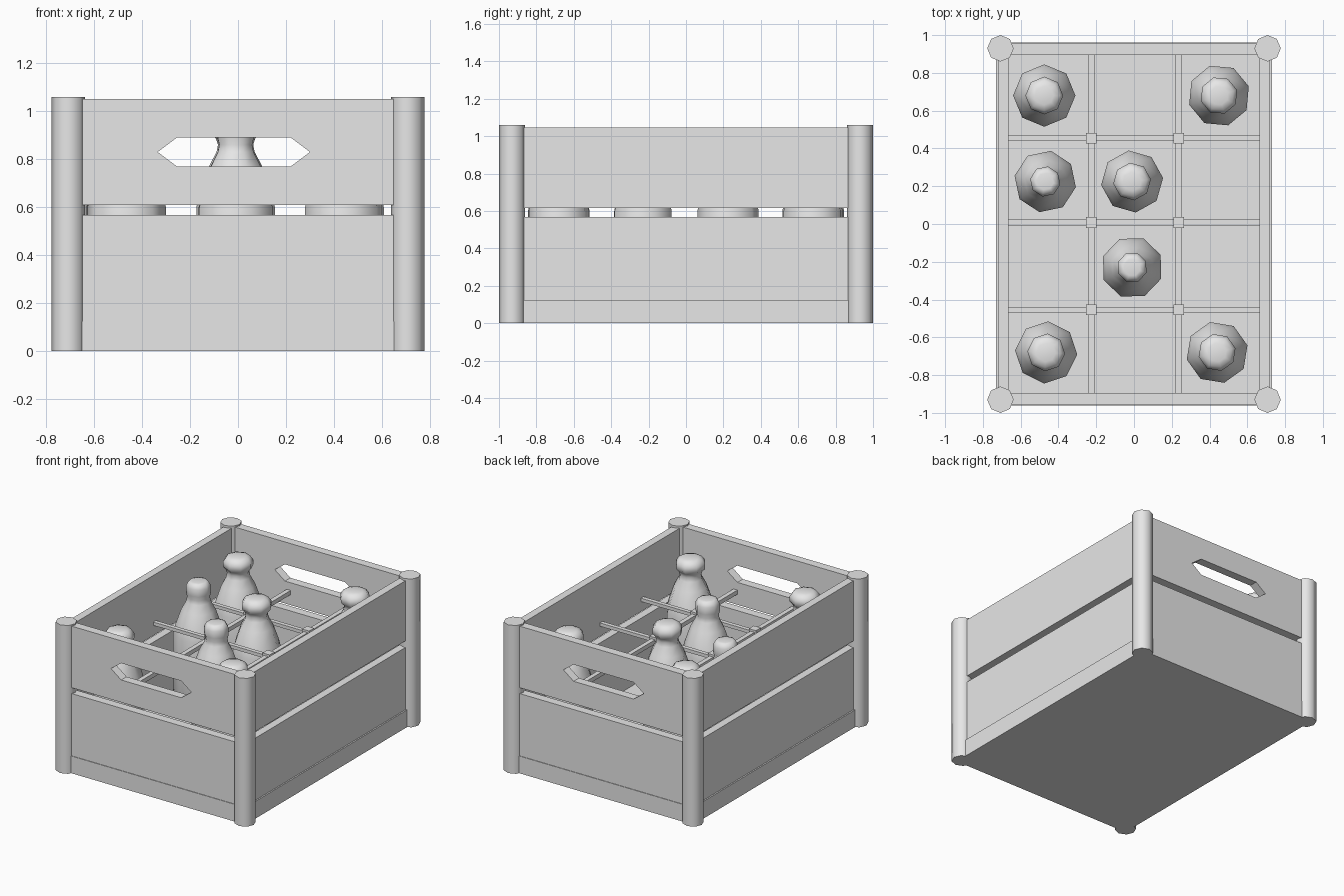
import bpy, bmesh, math
from mathutils import Matrix

cube = bpy.data.objects.get("Cube")
if cube:
    bpy.data.objects.remove(cube)

grey = bpy.data.materials.new("light_grey")
grey.use_nodes = True
grey.diffuse_color = (0.8, 0.8, 0.8, 1)
grey.node_tree.nodes["Principled BSDF"].inputs["Base Color"].default_value = (0.8, 0.8, 0.8, 1)


def finish(name, bm, smooth=False):
    bmesh.ops.recalc_face_normals(bm, faces=bm.faces)
    mesh = bpy.data.meshes.new(name)
    bm.to_mesh(mesh)
    bm.free()
    mesh.materials.append(grey)
    obj = bpy.data.objects.new(name, mesh)
    bpy.context.collection.objects.link(obj)
    if smooth:
        bpy.ops.object.select_all(action="DESELECT")
        obj.select_set(True)
        bpy.context.view_layer.objects.active = obj
        bpy.ops.object.shade_smooth_by_angle(angle=math.radians(60))
    return obj


def box(name, x, y, z):
    """Box from (low, high) ranges on each axis."""
    bm = bmesh.new()
    centre = [sum(r) / 2 for r in (x, y, z)]
    size = [r[1] - r[0] for r in (x, y, z)]
    bmesh.ops.create_cube(bm, size=1, matrix=Matrix.Translation(centre) @ Matrix.Diagonal((*size, 1)))
    return finish(name, bm)


def lathe(name, profile, x, y, turn=0.0, sides=8):
    """Closed turned shape from (radius, height) points."""
    bm = bmesh.new()
    rings = []
    for r, z in profile:
        angles = [turn + math.tau * i / sides for i in range(sides)]
        rings.append([bm.verts.new((x + r * math.cos(a), y + r * math.sin(a), z)) for a in angles])
    for low, high in zip(rings, rings[1:]):
        for i in range(sides):
            j = (i + 1) % sides
            bm.faces.new((low[i], low[j], high[j], high[i]))
    bm.faces.new(rings[0])
    bm.faces.new(rings[-1])
    return finish(name, bm, smooth=True)


def cut_handle(panel, y):
    """Cut the pointed grip hole through an end panel."""
    outline = [(-0.335, 0.83), (-0.255, 0.77), (0.22, 0.77), (0.3, 0.83), (0.22, 0.89), (-0.255, 0.89)]
    bm = bmesh.new()
    face = bm.faces.new([bm.verts.new((x, y - 0.2, z)) for x, z in outline])
    grown = bmesh.ops.extrude_face_region(bm, geom=[face])["geom"]
    bmesh.ops.translate(bm, vec=(0, 0.4, 0), verts=[v for v in grown if isinstance(v, bmesh.types.BMVert)])
    cutter = finish("handle_cutter", bm)
    cutter.hide_render = True
    cutter.hide_set(True)
    mod = panel.modifiers.new("handle_hole", "BOOLEAN")
    mod.object = cutter
    mod.solver = "EXACT"
    bpy.ops.object.select_all(action="DESELECT")
    panel.select_set(True)
    bpy.context.view_layer.objects.active = panel
    bpy.ops.object.modifier_apply(modifier=mod.name)
    bpy.data.objects.remove(cutter)


# Base and corner posts
box("base", (-0.73, 0.73), (-0.96, 0.96), (0, 0.123))
for xs, side in ((-1, "right"), (1, "left")):
    for ys, end in ((-1, "front"), (1, "back")):
        lathe(f"{end}_{side}_post", [(0.07, 0), (0.07, 1.06)], xs * 0.707, ys * 0.93)

# Wall panels, with a gap between lower and upper
for s, end, side in ((-1, "front", "right"), (1, "back", "left")):
    ends = sorted((s * 0.895, s * 0.956))
    sides = sorted((s * 0.665, s * 0.72))
    box(f"{end}_lower_panel", (-0.69, 0.69), ends, (0.12, 0.568))
    upper = box(f"{end}_upper_panel", (-0.69, 0.69), ends, (0.61, 1.05))
    cut_handle(upper, s * 0.925)
    box(f"{side}_lower_panel", sides, (-0.9, 0.9), (0.12, 0.568))
    box(f"{side}_upper_panel", sides, (-0.9, 0.9), (0.615, 1.045))

# Divider grid with a small block at each crossing
columns, rows = (-0.226, 0.236), (-0.455, 0.008, 0.455)
for x in columns:
    box("long_divider_bar", (x - 0.016, x + 0.016), (-0.895, 0.895), (0.685, 0.715))
for y in rows:
    box("cross_divider_bar", (-0.67, 0.67), (y - 0.015, y + 0.015), (0.688, 0.712))
    for x in columns:
        box("divider_joint", (x - 0.028, x + 0.028), (y - 0.028, y + 0.028), (0.67, 0.73))

# Bottles, some capped and some open
body = [(0.155, 0.12), (0.165, 0.15), (0.165, 0.6), (0.15, 0.66), (0.112, 0.77), (0.08, 0.83), (0.074, 0.86)]
cap = [(0.082, 0.885), (0.1, 0.905), (0.1, 0.94), (0.08, 0.968), (0.05, 0.978)]
lip = [(0.081, 0.89), (0.081, 0.94), (0.065, 0.968), (0.045, 0.973)]
spots = [(-0.475, 0.68, cap), (0.45, 0.68, cap), (-0.47, 0.225, lip), (-0.01, 0.225, cap),
         (-0.01, -0.23, lip), (-0.465, -0.68, cap), (0.44, -0.68, cap)]
for i, (x, y, top) in enumerate(spots):
    lathe("capped_bottle" if top is cap else "open_bottle", body + top, x, y, turn=0.3 * i)
